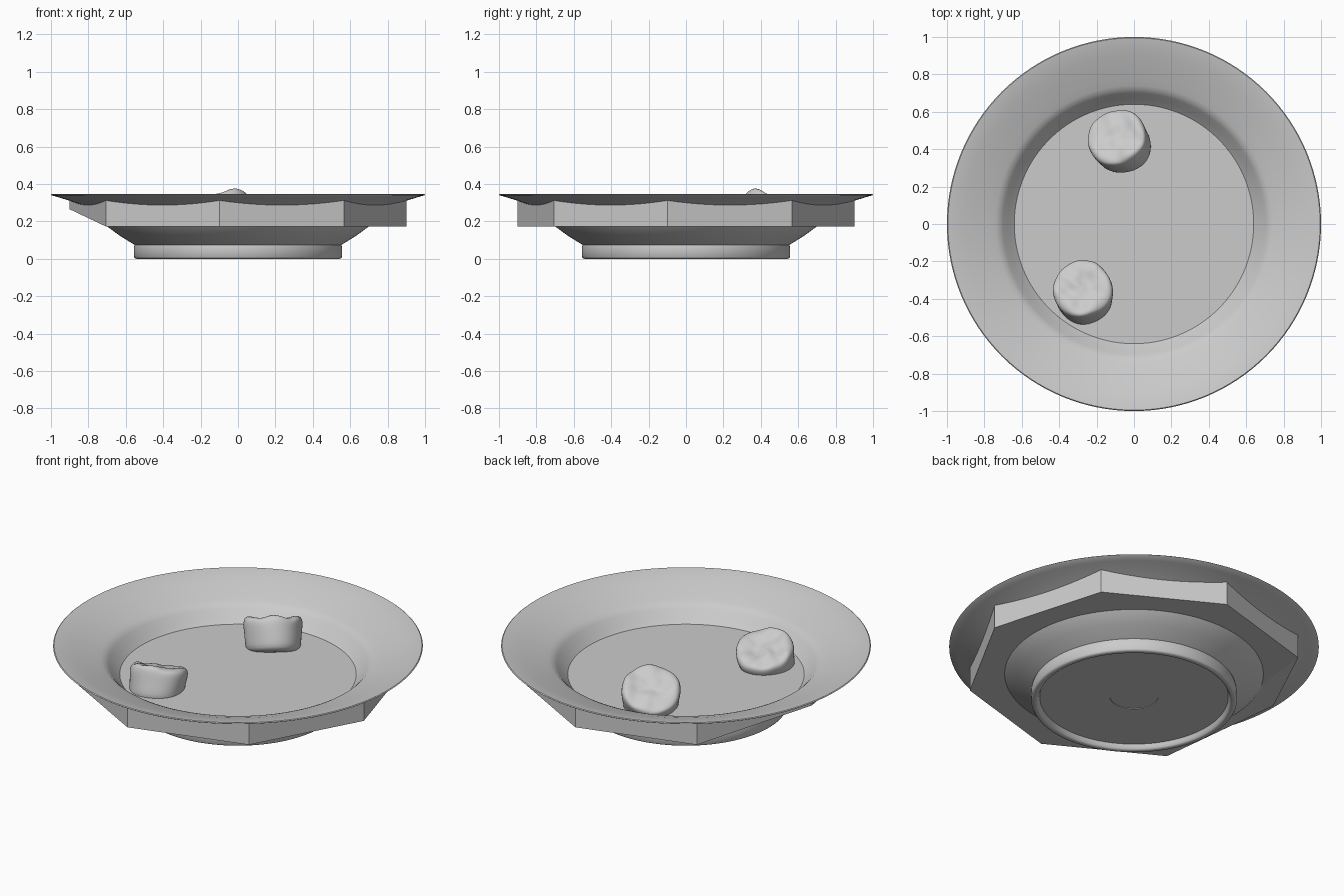
import bpy, bmesh, math
from mathutils import Vector, Matrix, noise

if "Cube" in bpy.data.objects:
    bpy.data.objects.remove(bpy.data.objects["Cube"])


def material(name, rgb):
    m = bpy.data.materials.new(name)
    m.diffuse_color = (*rgb, 1)
    m.use_nodes = True
    m.node_tree.nodes["Principled BSDF"].inputs["Base Color"].default_value = m.diffuse_color
    return m


GREY = material("plain_grey", (0.6, 0.6, 0.6))


def finish(bm, name, mat, angle=None):
    me = bpy.data.meshes.new(name)
    bm.to_mesh(me)
    bm.free()
    ob = bpy.data.objects.new(name, me)
    bpy.context.collection.objects.link(ob)
    me.materials.append(mat)
    if angle:
        bpy.ops.object.select_all(action='DESELECT')
        ob.select_set(True)
        bpy.context.view_layer.objects.active = ob
        bpy.ops.object.shade_smooth_by_angle(angle=math.radians(angle))
    return ob


def revolve(profile, steps):
    bm = bmesh.new()
    rings = [[bm.verts.new((r * math.cos(2 * math.pi * i / steps),
                            r * math.sin(2 * math.pi * i / steps), z))
              for i in range(steps)] for r, z in profile]
    for a, b in zip(rings, rings[1:]):
        for i in range(steps):
            j = (i + 1) % steps
            bm.faces.new((a[i], a[j], b[j], b[i]))
    bmesh.ops.remove_doubles(bm, verts=bm.verts, dist=1e-5)
    bmesh.ops.recalc_face_normals(bm, faces=bm.faces)
    return bm


# plate: foot ring, bowl and broad rim
FLOOR = 0.173
under = [(0.70, FLOOR), (0.745, 0.23), (0.78, 0.261), (0.84, 0.288),
         (0.906, 0.312), (0.96, 0.329), (0.995, 0.339)]
plate = [(0, 0.034), (0.13, 0.034), (0.13, 0.03), (0.51, 0.03), (0.515, 0.018),
         (0.52, 0.006), (0.526, 0.001), (0.532, 0), (0.543, 0), (0.551, 0.003),
         (0.556, 0.01), (0.556, 0.064), (0.553, 0.075), (0.565, 0.082), (0.63, 0.122)] + under + [
         (1.0, 0.343), (0.995, 0.347), (0.96, 0.341), (0.906, 0.325),
         (0.84, 0.304), (0.78, 0.282), (0.74, 0.268), (0.718, 0.258), (0.70, 0.24),
         (0.675, 0.21), (0.64, FLOOR), (0.60, 0.135), (0.54, 0.09), (0.46, 0.07), (0, 0.07)]
finish(revolve(plate, 128), "plate", GREY, 36)


# octagonal broth slab, its walls ending inside the rim, one lower corner raised
def rim_height(r):
    for (r0, z0), (r1, z1) in zip(under, under[1:]):
        if r <= r1:
            return z0 + (z1 - z0) * (r - r0) / (r1 - r0) + 0.004
    return 0.34


bm = bmesh.new()
N, STEPS, RAISED = 8, 10, 4
angles = [math.radians(-6.3 + 45 * k) for k in range(N)]
low = [Vector((0.906 * math.cos(a), 0.906 * math.sin(a), 0.265 if k == RAISED else FLOOR))
       for k, a in enumerate(angles)]
base = [bm.verts.new(p) for p in low]
bm.faces.new([v for k, v in enumerate(base) if k != RAISED])
bm.faces.new((base[RAISED - 1], base[RAISED], base[RAISED + 1]))
for k in range(N):
    p, q = low[k], low[(k + 1) % N]
    bot = [bm.verts.new(p.lerp(q, s / STEPS)) for s in range(STEPS + 1)]
    top = [bm.verts.new((v.co.x, v.co.y, rim_height(v.co.xy.length))) for v in bot]
    for s in range(STEPS):
        bm.faces.new((bot[s], bot[s + 1], top[s + 1], top[s]))
bmesh.ops.remove_doubles(bm, verts=bm.verts, dist=1e-5)
bmesh.ops.recalc_face_normals(bm, faces=bm.faces)
finish(bm, "broth", GREY)

# two tilted chunks: round sides, lumpy tops
CHUNK = [(0, -0.1), (0.07, -0.1), (0.125, -0.097), (0.147, -0.08), (0.152, -0.03),
         (0.157, 0.01), (0.162, 0.045), (0.163, 0.07), (0.155, 0.088), (0.13, 0.094),
         (0.10, 0.092), (0.075, 0.09), (0.05, 0.088), (0.025, 0.088), (0, 0.088)]


def chunk(name, loc, lean, tilt, seed):
    bm = revolve(CHUNK, 40)
    for v in bm.verts:
        p = v.co.copy()
        top = max(0, min(1, (p.z - 0.02) / 0.07))
        side = noise.noise(p * 7 + Vector((seed, 0, 0)))
        lump = noise.noise(p * 14 + Vector((0, seed, 0)))
        v.co.x *= 1 + 0.07 * side
        v.co.y *= 1 + 0.07 * side
        v.co.z += top * 0.018 * lump
    ob = finish(bm, name, GREY, 80)
    sub = ob.modifiers.new("soften", 'SUBSURF')
    sub.levels = sub.render_levels = 1
    axis = Vector((-lean[1], lean[0], 0)).normalized()
    ob.matrix_world = Matrix.Translation(loc) @ Matrix.Rotation(math.radians(tilt), 4, axis)


chunk("back_chunk", (-0.07, 0.435, 0.222), (-0.6, 0.8), 29, 3.1)
chunk("front_chunk", (-0.27, -0.372, 0.192), (-0.3, 0.95), 22, 8.7)
